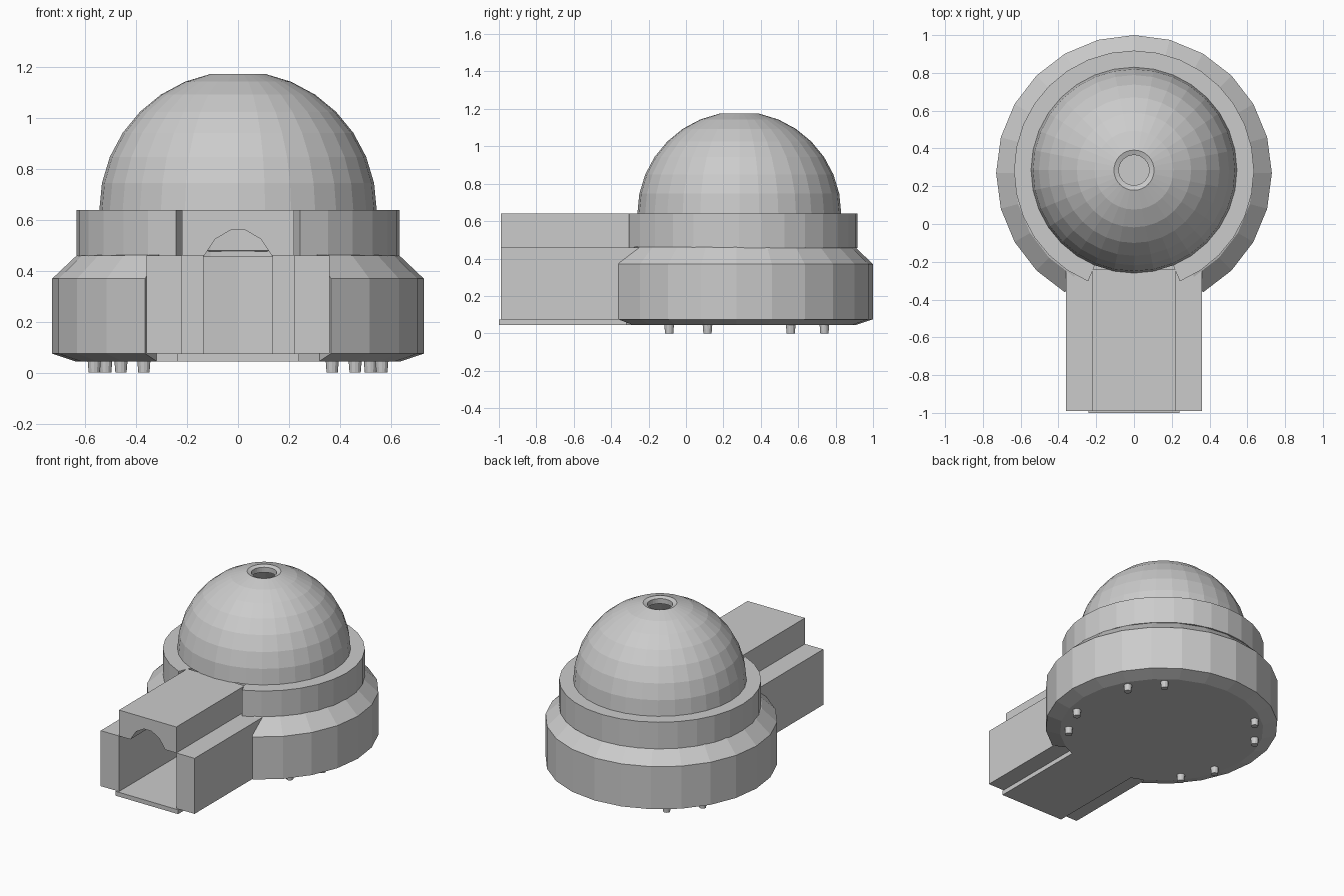
import bpy, bmesh, math

if "Cube" in bpy.data.objects:
    bpy.data.objects.remove(bpy.data.objects["Cube"])

mat = bpy.data.materials.new("light_grey")
mat.diffuse_color = (0.6, 0.6, 0.6, 1)
mat.use_nodes = True
mat.node_tree.nodes["Principled BSDF"].inputs["Base Color"].default_value = mat.diffuse_color


def finish(bm, name):
    bmesh.ops.recalc_face_normals(bm, faces=bm.faces)
    me = bpy.data.meshes.new(name)
    bm.to_mesh(me)
    bm.free()
    me.materials.append(mat)
    ob = bpy.data.objects.new(name, me)
    bpy.context.collection.objects.link(ob)
    return ob


def lathe(name, profile, cy, segs, gap=0.0):
    """Turn a closed (radius, z) profile about (0, cy), leaving +-gap degrees open at the front."""
    bm = bmesh.new()
    count = segs if gap == 0 else round(segs * (360 - 2 * gap) / 360) + 1
    rings = []
    for i in range(count):
        a = math.radians(-90 + gap + 360 * i / segs)
        rings.append([bm.verts.new((r * math.cos(a), cy + r * math.sin(a), z)) for r, z in profile])
    n = len(profile)
    for i in range(count if gap == 0 else count - 1):
        p, q = rings[i], rings[(i + 1) % count]
        for j in range(n):
            k = (j + 1) % n
            bm.faces.new((p[j], q[j], q[k], p[k]))
    if gap:
        bm.faces.new(rings[0])
        bm.faces.new(rings[-1])
    return finish(bm, name)


def prism(name, pts, y0, y1):
    """Extrude an (x, z) outline along y."""
    bm = bmesh.new()
    f = bm.faces.new([bm.verts.new((x, y0, z)) for x, z in pts])
    new = bmesh.ops.extrude_face_region(bm, geom=[f])["geom"]
    bmesh.ops.translate(bm, vec=(0, y1 - y0, 0), verts=[v for v in new if isinstance(v, bmesh.types.BMVert)])
    return finish(bm, name)


def box(name, x0, x1, y0, y1, z0, z1):
    return prism(name, [(x0, z0), (x1, z0), (x1, z1), (x0, z1)], y0, y1)


def cylinder(name, x, y, r, z0, z1, segs, r_low=None):
    bm = bmesh.new()
    bmesh.ops.create_cone(bm, cap_ends=True, segments=segs, radius1=r_low or r, radius2=r, depth=z1 - z0)
    bmesh.ops.translate(bm, vec=(x, y, (z0 + z1) / 2), verts=bm.verts)
    return finish(bm, name)


# Round base wall with sloped shoulder, open at the tunnel
lathe("base_wall", [(0.64, 0.045), (0.73, 0.075), (0.73, 0.37), (0.635, 0.46),
                    (0.56, 0.48), (0.60, 0.46), (0.60, 0.045)], 0.27, 24, 30)
# Floor of the round room
cylinder("base_floor", 0, 0.27, 0.64, 0.045, 0.075, 24)
# Upper ring, open at the tunnel roof
lathe("upper_ring", [(0.635, 0.455), (0.635, 0.64), (0.53, 0.64), (0.55, 0.62), (0.55, 0.455)], 0.283, 32, 22.5)


# Hollow dome with a vent hole at the top
def arc(radius, steps):
    return [(radius * math.cos(math.radians(11.25 * i)),
             0.64 + radius * math.sin(math.radians(11.25 * i))) for i in steps]


dome = arc(0.545, range(8)) + [(0.08, 1.165), (0.08, 1.13)] + arc(0.51, range(7, -1, -1))
lathe("dome", dome, 0.285, 32)

# Entrance tunnel: roof block with arched underside
half_arch = [(0.133, 0.46), (0.09, 0.525), (0.03, 0.56)]
roof = [(-0.22, 0.46), (-0.22, 0.64), (0.22, 0.64), (0.22, 0.46)]
roof += half_arch + [(-x, z) for x, z in reversed(half_arch)]
prism("tunnel_roof", roof, -0.99, -0.24)
box("tunnel_floor", -0.24, 0.24, -1.0, -0.2, 0.045, 0.075)

# Tunnel side walls and inner door jambs
for side, s in (("left", -1), ("right", 1)):
    a, b = sorted((s * 0.22, s * 0.36))
    box("tunnel_wall_" + side, a, b, -0.99, -0.25, 0.075, 0.46)
    a, b = sorted((s * 0.135, s * 0.22))
    box("door_jamb_" + side, a, b, -0.31, -0.25, 0.075, 0.46)
    # Small round feet
    for i, (x, y) in enumerate([(0.46, -0.09), (0.565, 0.115), (0.52, 0.56), (0.37, 0.74)]):
        cylinder(f"foot_{side}_{i}", s * x, y, 0.026, 0, 0.05, 12, 0.022)
